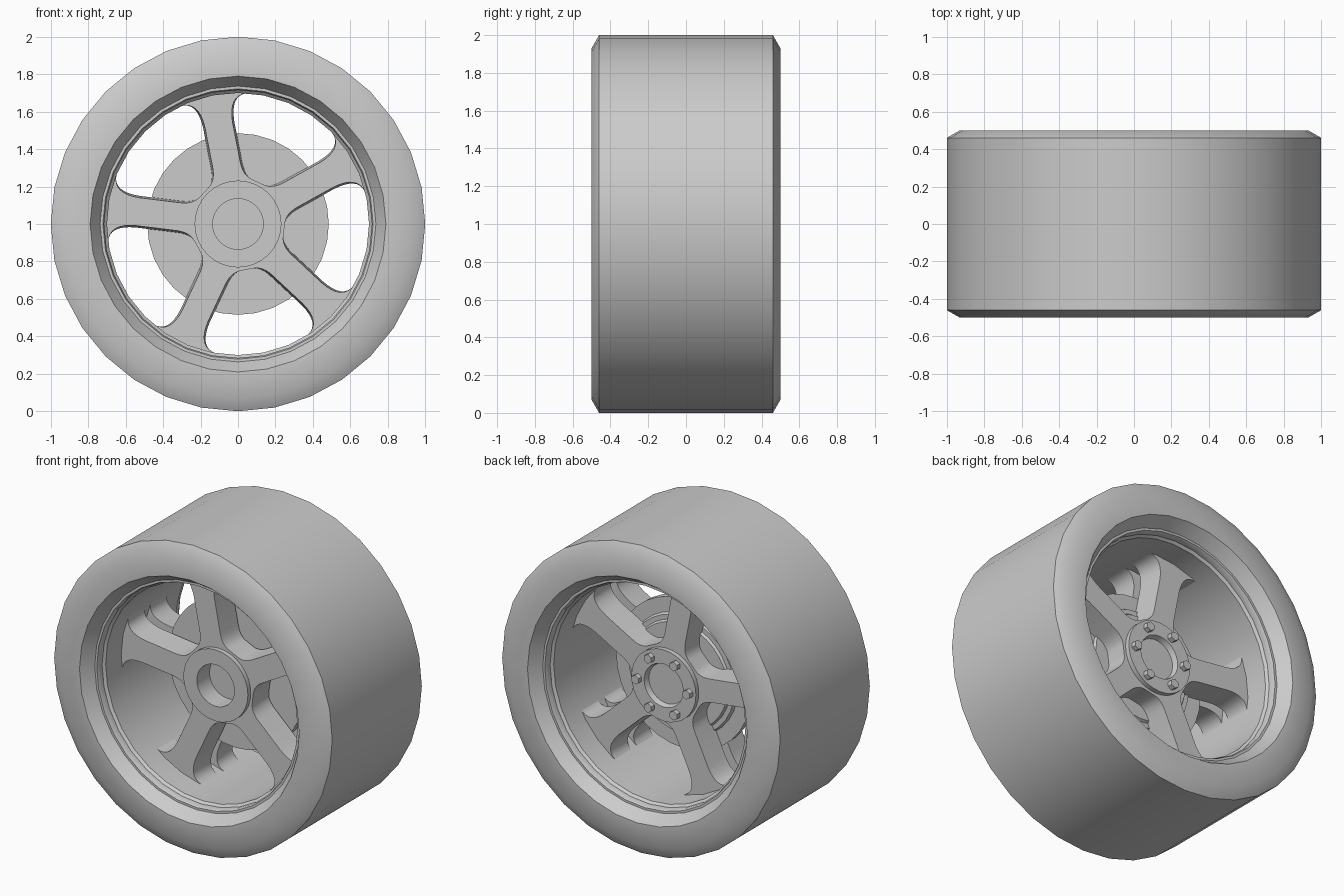
import bpy, bmesh, math
from mathutils import Vector, Matrix

if "Cube" in bpy.data.objects:
    bpy.data.objects.remove(bpy.data.objects["Cube"], do_unlink=True)

GREY = (0.6, 0.6, 0.6, 1)
mat = bpy.data.materials.new("plain grey")
mat.use_nodes = True
mat.diffuse_color = GREY
mat.node_tree.nodes["Principled BSDF"].inputs["Base Color"].default_value = GREY

CENTRE = Vector((0, 0, 1))


def finish(name, bm):
    """Turn a bmesh built around the axle into a smooth-shaded object."""
    bmesh.ops.remove_doubles(bm, verts=bm.verts, dist=1e-5)
    bmesh.ops.recalc_face_normals(bm, faces=bm.faces)
    mesh = bpy.data.meshes.new(name)
    bm.to_mesh(mesh)
    bm.free()
    mesh.materials.append(mat)
    obj = bpy.data.objects.new(name, mesh)
    obj.location = CENTRE
    bpy.context.collection.objects.link(obj)
    bpy.ops.object.select_all(action="DESELECT")
    obj.select_set(True)
    bpy.context.view_layer.objects.active = obj
    bpy.ops.object.shade_smooth_by_angle(angle=math.radians(30))
    return obj


def lathe(name, profile, sides=32, closed=True):
    """Revolve (radius, y) points around the y axis."""
    bm = bmesh.new()
    rings = []
    for i in range(sides):
        a = math.tau * i / sides
        rings.append([bm.verts.new((r * math.cos(a), y, r * math.sin(a))) for r, y in profile])
    n = len(profile)
    for i in range(sides):
        p, q = rings[i], rings[(i + 1) % sides]
        for j in range(n if closed else n - 1):
            k = (j + 1) % n
            bm.faces.new((p[j], p[k], q[k], q[j]))
    return finish(name, bm)


def bezier(a, b, c, steps=6):
    ts = [i / steps for i in range(steps + 1)]
    return [a * (1 - t) ** 2 + b * 2 * t * (1 - t) + c * t * t for t in ts]


def polar(r, degrees):
    a = math.radians(degrees)
    return Vector((r * math.cos(a), r * math.sin(a)))


def spoke_outline(half_width):
    """One fifth of the spider: hub web, rounded valley, arm and flared end."""
    mid = polar(0.248, 36)
    along = polar(1, -54)
    corner = mid + along * ((half_width - mid.y) / along.y)
    side = [polar(0.2, 36), mid]
    side += bezier(corner.lerp(mid, 0.6), corner, corner + Vector((0.07, 0)))
    side += bezier(Vector((0.54, half_width)), Vector((0.685, half_width + 0.005)), polar(0.7, 15), 8)
    side.append(polar(0.74, 15))
    other = [Vector((p.x, -p.y)) for p in reversed(side)]
    return side + [polar(0.74, 0)] + other + [polar(0.2, 0)]


def spider(name, face_y, root_y):
    """Five spokes, slightly wider at the root for a casting draft."""
    bm = bmesh.new()
    face, root = spoke_outline(0.075), spoke_outline(0.085)
    for i in range(5):
        turn = Matrix.Rotation(math.radians(101 + 72 * i), 2)
        loops = []
        for outline, y in ((face, face_y), (root, root_y)):
            pts = [turn @ p for p in outline]
            loops.append([bm.verts.new((p.x, y, p.y)) for p in pts])
            bm.faces.new(loops[-1])
        n = len(face)
        # walls, leaving the joints between sectors and the hub bore open
        for j in range(1, n - 3):
            bm.faces.new((loops[0][j], loops[0][j + 1], loops[1][j + 1], loops[1][j]))
    return finish(name, bm)


# Tyre: half section mirrored to the other side, bore closed by the rim
half = [(0.73, -0.41), (0.79, -0.5), (0.93, -0.5), (1.0, -0.46)]
lathe("tyre", half + [(r, -y) for r, y in reversed(half)])

# Rim barrel with a stepped lip at both ends
lip = [(0.70, -0.36), (0.715, -0.375), (0.715, -0.405), (0.722, -0.42), (0.74, -0.42)]
lathe("rim_barrel", [(r, -y) for r, y in reversed(lip)] + lip)

# Two mirrored spoke sets
spider("front_spokes", -0.2, -0.03)
spider("back_spokes", 0.2, 0.03)

# Hub with a deep front bore and a shallow back recess
lathe("hub", [(0, -0.1), (0.135, -0.1), (0.135, -0.23), (0.232, -0.23),
              (0.232, 0.23), (0.14, 0.23), (0.13, 0.195), (0, 0.195)], closed=False)

# Brake disc with stepped rings on the back
lathe("brake_disc", [(0.2, -0.02), (0.485, -0.02), (0.485, 0.025), (0.39, 0.025),
                     (0.38, 0.045), (0.35, 0.045), (0.34, 0.06), (0.2, 0.06)])

# Six hexagonal bolts on the back of the hub
bm = bmesh.new()
for i in range(6):
    spot = polar(0.184, 60 * i)
    place = Matrix.Translation((spot.x, 0.243, spot.y)) @ Matrix.Rotation(math.pi / 2, 4, "X")
    bmesh.ops.create_cone(bm, cap_ends=True, segments=6, radius1=0.03, radius2=0.03,
                          depth=0.04, matrix=place)
finish("hub_bolts", bm)
